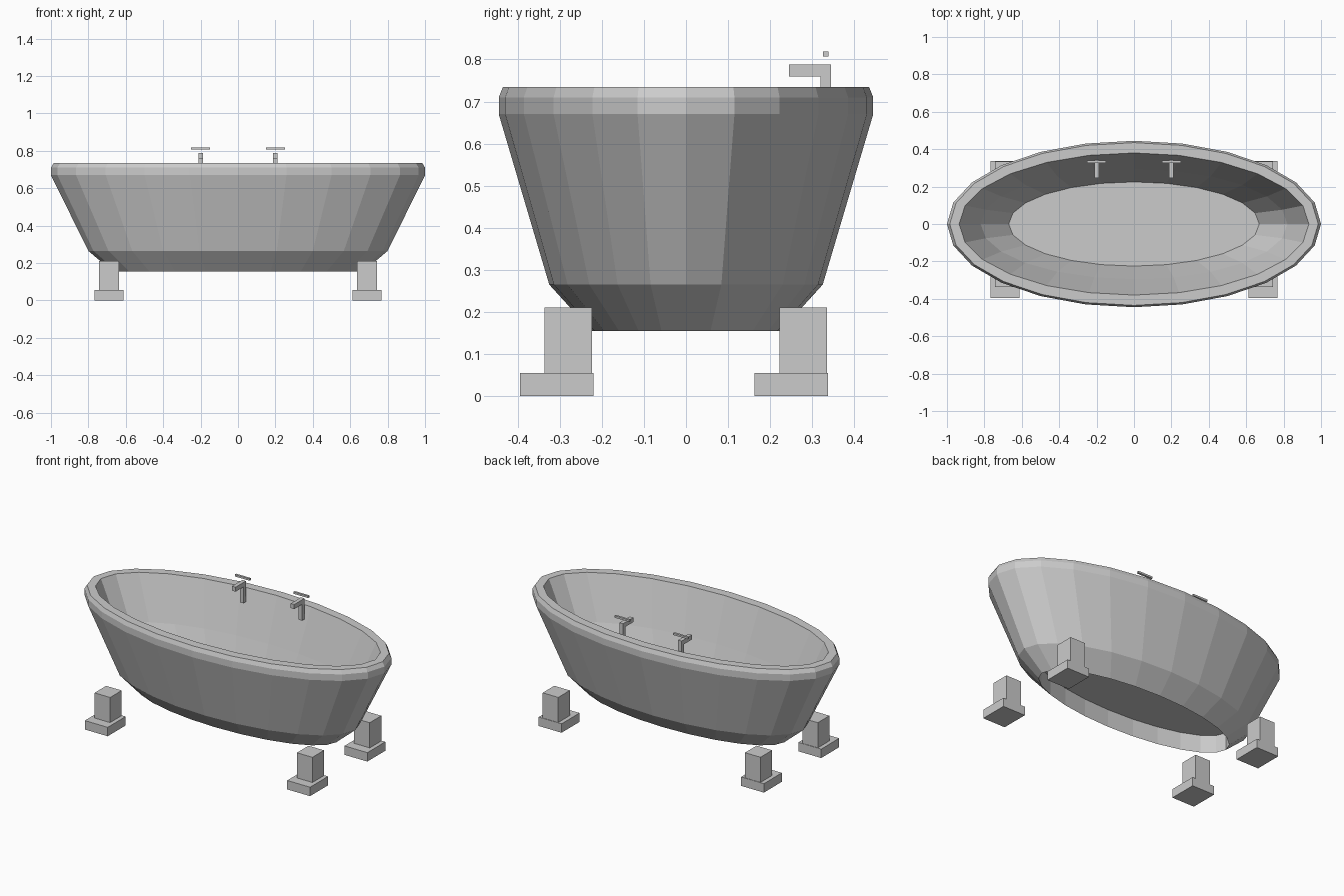
import bpy
import bmesh
import math
from mathutils import Vector

cube = bpy.data.objects.get("Cube")
if cube:
    bpy.data.objects.remove(cube, do_unlink=True)

# One plain grey for everything
grey = bpy.data.materials.new("light_grey")
grey.use_nodes = True
COLOUR = (0.6, 0.6, 0.6, 1.0)
grey.diffuse_color = COLOUR
grey.node_tree.nodes["Principled BSDF"].inputs["Base Color"].default_value = COLOUR


def finish(name, bm):
    mesh = bpy.data.meshes.new(name)
    bm.to_mesh(mesh)
    bm.free()
    mesh.materials.append(grey)
    obj = bpy.data.objects.new(name, mesh)
    bpy.context.collection.objects.link(obj)
    return obj


def box(name, low, high):
    low, high = Vector(low), Vector(high)
    bm = bmesh.new()
    bmesh.ops.create_cube(bm, size=1)
    bmesh.ops.scale(bm, vec=high - low, verts=bm.verts)
    bmesh.ops.translate(bm, vec=(low + high) / 2, verts=bm.verts)
    return finish(name, bm)


# Tub: elliptical rings (half length, half width, height),
# from the floor down the hollow foot, up the outside, over the rim and back
SIDES = 24
PROFILE = [
    (0.67, 0.225, 0.265),
    (0.67, 0.225, 0.155),
    (0.80, 0.325, 0.265),
    (1.00, 0.445, 0.67),
    (1.00, 0.445, 0.71),
    (0.985, 0.435, 0.735),
    (0.935, 0.38, 0.735),
    (0.82, 0.295, 0.47),
]
bm = bmesh.new()
rings = []
for rx, ry, z in PROFILE:
    angles = [math.tau * i / SIDES for i in range(SIDES)]
    rings.append([bm.verts.new((rx * math.cos(a), ry * math.sin(a), z)) for a in angles])
for lower, upper in zip(rings, rings[1:] + rings[:1]):
    for i in range(SIDES):
        j = (i + 1) % SIDES
        bm.faces.new((lower[i], lower[j], upper[j], upper[i]))
bmesh.ops.recalc_face_normals(bm, faces=bm.faces)
# Tub floor
bm.faces.new(rings[0])
finish("tub", bm)

# Feet: every base reaches further towards the front than its post
for side, x in (("right", -0.69), ("left", 0.69)):
    for end, y in (("front", -0.28), ("back", 0.278)):
        box(f"{end}_{side}_foot_base", (x - 0.078, y - 0.115, 0), (x + 0.078, y + 0.06, 0.055))
        box(f"{end}_{side}_foot_post", (x - 0.053, y - 0.056, 0.055), (x + 0.053, y + 0.057, 0.21))

# Taps with floating cross handles
for side, x in (("right", -0.2), ("left", 0.2)):
    box(f"{side}_tap_post", (x - 0.012, 0.32, 0.66), (x + 0.012, 0.345, 0.788))
    box(f"{side}_tap_spout", (x - 0.012, 0.245, 0.76), (x + 0.012, 0.32, 0.788))
    box(f"{side}_tap_handle", (x - 0.05, 0.326, 0.807), (x + 0.05, 0.339, 0.819))
